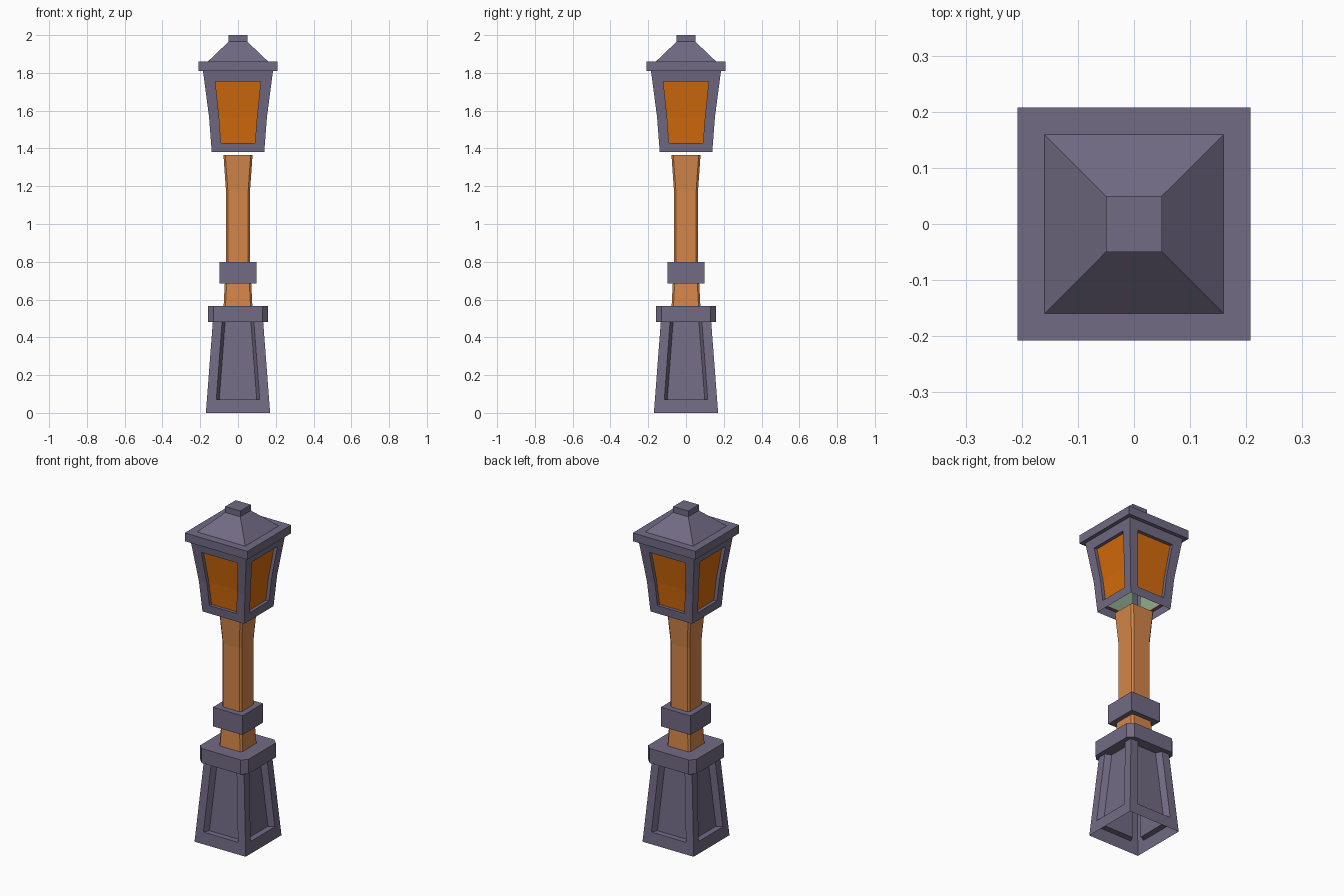
import bpy, bmesh
from mathutils import Matrix
from math import pi

if "Cube" in bpy.data.objects:
    bpy.data.objects.remove(bpy.data.objects["Cube"])


def material(name, r, g, b):
    m = bpy.data.materials.new(name)
    m.diffuse_color = [((c / 255 + 0.055) / 1.055) ** 2.4 for c in (r, g, b)] + [1]
    m.use_nodes = True
    m.node_tree.nodes["Principled BSDF"].inputs["Base Color"].default_value = m.diffuse_color
    return m


iron = material("purple_grey_iron", 114, 107, 132)
wood = material("warm_wood", 212, 134, 73)
glass = material("amber_glass", 212, 107, 12)
lining = material("pale_green_lining", 145, 170, 145)


def finish(bm, name, mats):
    me = bpy.data.meshes.new(name)
    bm.to_mesh(me)
    bm.free()
    for m in mats:
        me.materials.append(m)
    ob = bpy.data.objects.new(name, me)
    bpy.context.collection.objects.link(ob)
    return ob


def square_ring(h, c):
    """Square of half width h with corners cut back by c."""
    if c == 0:
        return [(-h, -h), (h, -h), (h, h), (-h, h)]
    k = h - c
    return [(-k, -h), (k, -h), (h, -k), (h, k), (k, h), (-k, h), (-h, k), (-h, -k)]


def loft(name, profile, mat, chamfer=0):
    """Closed solid through square sections given as (z, half width)."""
    bm = bmesh.new()
    rings = [[bm.verts.new((x, y, z)) for x, y in square_ring(h, chamfer)]
             for z, h in profile]
    n = len(rings[0])
    for a, b in zip(rings, rings[1:]):
        for i in range(n):
            j = (i + 1) % n
            bm.faces.new((a[i], a[j], b[j], b[i]))
    bm.faces.new(rings[0][::-1])
    bm.faces.new(rings[-1])
    return finish(bm, name, [mat])


def interp(points, z):
    for (z0, a), (z1, b) in zip(points, points[1:]):
        if z <= z1:
            return a + (b - a) * (z - z0) / (z1 - z0)
    return points[-1][1]


def panelled_shell(name, outer, window, depth, taper, mats, lined=False):
    """Hollow tapered square shell, open below, with a recessed panel per side."""
    bm = bmesh.new()
    zs = sorted({z for z, _ in outer + window})
    lo, hi = window[0][0], window[-1][0]
    for side in range(4):
        rot = Matrix.Rotation(side * pi / 2, 3, 'Z')

        def quad(pts, index=0):
            f = bm.faces.new([bm.verts.new(rot @ Matrix.Translation(p).translation)
                              for p in pts])
            f.material_index = index

        for z0, z1 in zip(zs, zs[1:]):
            h0, h1 = interp(outer, z0), interp(outer, z1)
            w0, w1 = interp(window, max(z0, lo)), interp(window, min(z1, hi))
            if z1 <= lo or z0 >= hi:
                w0 = w1 = interp(window, lo if z1 <= lo else hi)
                quad([(-w0, -h0, z0), (w0, -h0, z0), (w1, -h1, z1), (-w1, -h1, z1)])
            else:
                i0, i1, d0, d1 = w0 - taper, w1 - taper, h0 - depth, h1 - depth
                quad([(-i0, -d0, z0), (i0, -d0, z0), (i1, -d1, z1), (-i1, -d1, z1)],
                     len(mats) > 1)
                if lined:
                    e0, e1 = d0 - 0.005, d1 - 0.005
                    quad([(-i1, -e1, z1), (i1, -e1, z1), (i0, -e0, z0), (-i0, -e0, z0)], 2)
                quad([(-w0, -h0, z0), (-i0, -d0, z0), (-i1, -d1, z1), (-w1, -h1, z1)])
                quad([(i0, -d0, z0), (w0, -h0, z0), (w1, -h1, z1), (i1, -d1, z1)])
                if z0 == lo:
                    quad([(-w0, -h0, z0), (w0, -h0, z0), (i0, -d0, z0), (-i0, -d0, z0)])
                if z1 == hi:
                    quad([(-i1, -d1, z1), (i1, -d1, z1), (w1, -h1, z1), (-w1, -h1, z1)])
            quad([(-h0, -h0, z0), (-w0, -h0, z0), (-w1, -h1, z1), (-h1, -h1, z1)])
            quad([(w0, -h0, z0), (h0, -h0, z0), (h1, -h1, z1), (w1, -h1, z1)])
    bmesh.ops.remove_doubles(bm, verts=bm.verts, dist=0.0005)
    return finish(bm, name, mats)


# Pedestal and its collar
panelled_shell("pedestal", [(0, 0.17), (0.50, 0.132)],
               [(0.07, 0.115), (0.50, 0.083)], 0.035, 0.016, [iron])
loft("pedestal_collar", [(0.48, 0.16), (0.567, 0.16)], iron, 0.03)

# Wooden post and metal band
loft("post", [(0.55, 0.077), (0.80, 0.064), (1.18, 0.064), (1.365, 0.077)], wood, 0.01)
loft("post_band", [(0.685, 0.098), (0.80, 0.098)], iron)

# Lantern with recessed glass
panelled_shell("lantern", [(1.38, 0.139), (1.565, 0.153), (1.815, 0.186)],
               [(1.43, 0.09), (1.565, 0.10), (1.755, 0.12)],
               0.02, 0, [iron, glass, lining], True)

# Roof
loft("roof_slab", [(1.81, 0.208), (1.86, 0.208)], iron)
loft("roof_slope", [(1.855, 0.165), (1.965, 0.05)], iron)
loft("roof_cap", [(1.96, 0.05), (2.0, 0.05)], iron)
